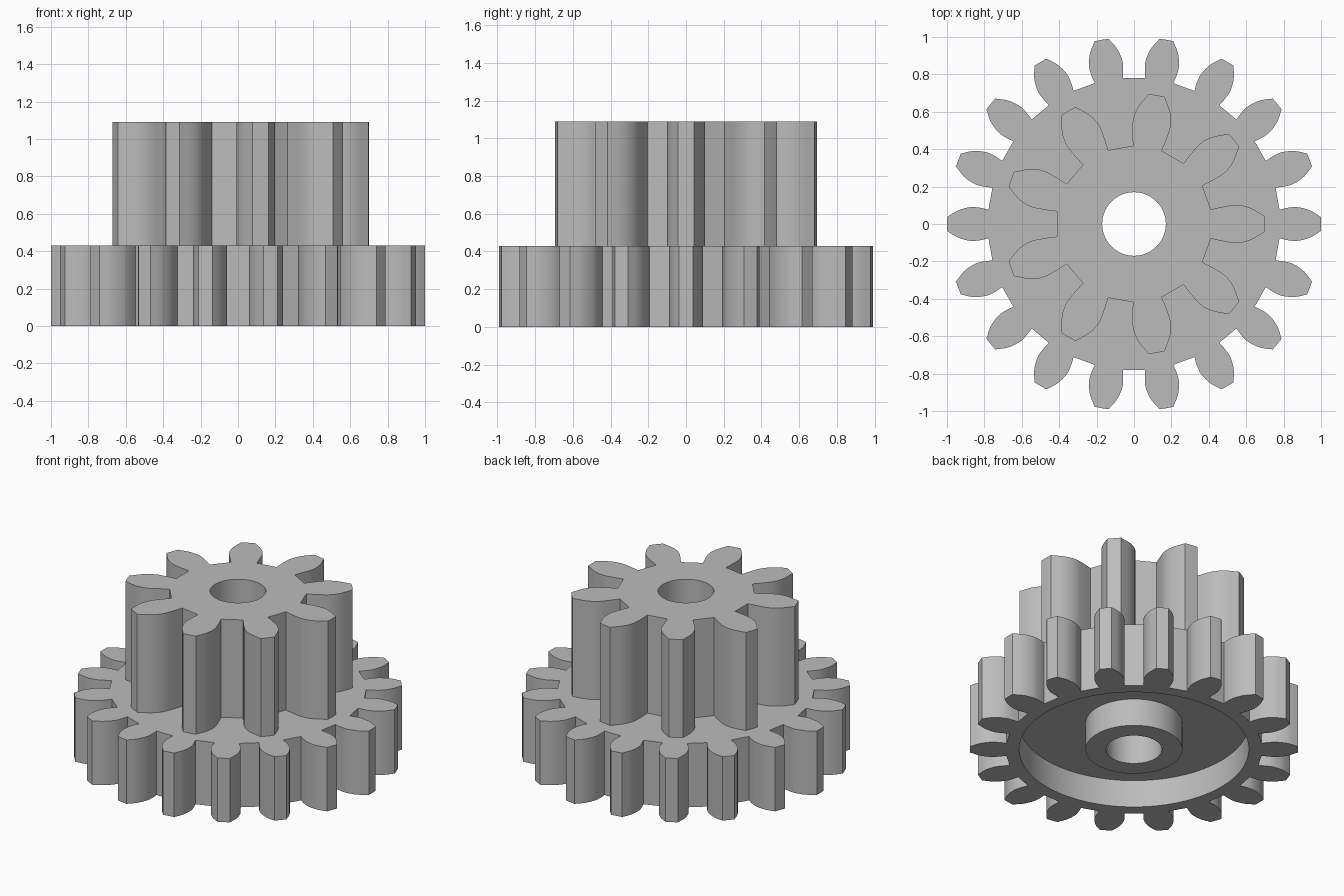
import bpy, bmesh, math
from mathutils import Vector

if "Cube" in bpy.data.objects:
    bpy.data.objects.remove(bpy.data.objects["Cube"])

grey = bpy.data.materials.new("plain grey")
grey.diffuse_color = (0.5, 0.5, 0.5, 1)
grey.use_nodes = True
grey.node_tree.nodes["Principled BSDF"].inputs["Base Color"].default_value = grey.diffuse_color


def prism(name, outline, z0, z1):
    """Solid prism from a closed counter-clockwise outline."""
    bm = bmesh.new()
    base = bm.faces.new([bm.verts.new((x, y, z0)) for x, y in outline])
    top = bmesh.ops.extrude_face_region(bm, geom=[base])["geom"]
    bmesh.ops.translate(bm, vec=(0, 0, z1 - z0),
                        verts=[v for v in top if isinstance(v, bmesh.types.BMVert)])
    bmesh.ops.recalc_face_normals(bm, faces=bm.faces)
    mesh = bpy.data.meshes.new(name)
    bm.to_mesh(mesh)
    bm.free()
    mesh.materials.append(grey)
    obj = bpy.data.objects.new(name, mesh)
    bpy.context.collection.objects.link(obj)
    return obj


def circle(r, n=96):
    return [(r * math.cos(2 * math.pi * i / n), r * math.sin(2 * math.pi * i / n)) for i in range(n)]


def smooth_flank(points, steps=4):
    """Catmull-Rom curve through the flank points, foot to tip."""
    p = [Vector(q) for q in points]
    p = [2 * p[0] - p[1]] + p + [2 * p[-1] - p[-2]]
    out = []
    for a, b, c, d in zip(p, p[1:], p[2:], p[3:]):
        for s in range(steps):
            t = s / steps
            out.append(0.5 * (2 * b + (c - a) * t + (2 * a - 5 * b + 4 * c - d) * t * t
                              + (3 * b - a - 3 * c + d) * t ** 3))
    return out + [p[-2]]


def gear_outline(teeth, flank):
    """Repeat one mirrored tooth around the centre."""
    side = smooth_flank(flank)
    tip = (side[-1].length, 0)
    tooth = [(v.x, -v.y) for v in side] + [tip] + [(v.x, v.y) for v in reversed(side)]
    pts = []
    for k in range(teeth):
        a = 2 * math.pi * k / teeth
        c, s = math.cos(a), math.sin(a)
        pts += [(x * c - y * s, x * s + y * c) for x, y in tooth]
    return pts


def boolean(target, tool, operation):
    """Apply a boolean and remove the tool."""
    mod = target.modifiers.new("cut", 'BOOLEAN')
    mod.operation, mod.object, mod.solver = operation, tool, 'EXACT'
    bpy.context.view_layer.objects.active = target
    bpy.ops.object.modifier_apply(modifier=mod.name)
    bpy.data.objects.remove(tool)


# Large 18-tooth wheel
gear = prism("compound_gear", gear_outline(
    18, [(0.778, 0.076), (0.825, 0.087), (0.875, 0.09), (0.94, 0.073), (0.999, 0.037)]), 0, 0.43)

# Recess under the wheel, leaving a central boss
recess = prism("recess_cutter", circle(0.7), -0.1, 0.185)
boolean(gear, recess, 'DIFFERENCE')
boss = prism("boss", circle(0.295), 0, 0.3)
boolean(gear, boss, 'UNION')

# Small 9-tooth pinion on top
pinion = prism("pinion", gear_outline(
    9, [(0.411, 0.078), (0.48, 0.093), (0.55, 0.102), (0.62, 0.087), (0.698, 0.043)]), 0.3, 1.09)
boolean(gear, pinion, 'UNION')

# Axle bore through everything
bore = prism("bore_cutter", circle(0.17), -0.2, 1.3)
boolean(gear, bore, 'DIFFERENCE')

# Smooth flanks with crisp edges
bpy.ops.object.select_all(action='DESELECT')
gear.select_set(True)
bpy.context.view_layer.objects.active = gear
bpy.ops.object.shade_smooth_by_angle(angle=math.radians(25))
